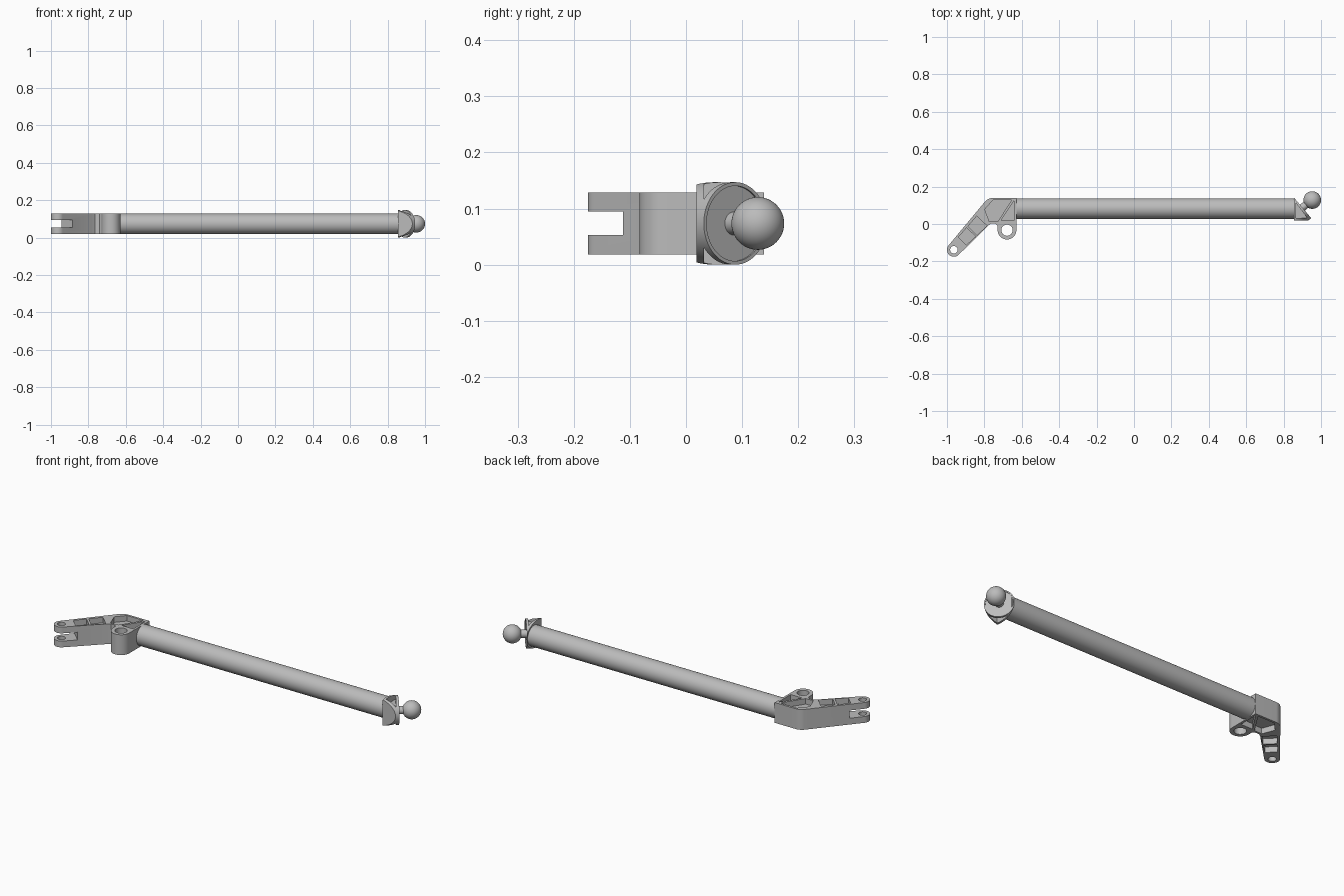
import bpy, bmesh, math
from mathutils import Vector

if "Cube" in bpy.data.objects:
    bpy.data.objects.remove(bpy.data.objects["Cube"])

ZC = 0.0735                      # height of the rod axis
Z0, Z1 = ZC - 0.055, ZC + 0.055  # bracket bottom and top

grey = bpy.data.materials.new("light grey")
grey.diffuse_color = (0.5, 0.5, 0.5, 1)
grey.use_nodes = True
grey.node_tree.nodes["Principled BSDF"].inputs["Base Color"].default_value = grey.diffuse_color


def add(name, bm):
    bmesh.ops.recalc_face_normals(bm, faces=bm.faces)
    me = bpy.data.meshes.new(name)
    bm.to_mesh(me)
    bm.free()
    me.materials.append(grey)
    ob = bpy.data.objects.new(name, me)
    bpy.context.collection.objects.link(ob)
    return ob


def prism(name, pts, z0, z1):
    bm = bmesh.new()
    f = bm.faces.new([bm.verts.new((x, y, z0)) for x, y in pts])
    ext = bmesh.ops.extrude_face_region(bm, geom=[f])
    verts = [v for v in ext["geom"] if isinstance(v, bmesh.types.BMVert)]
    bmesh.ops.translate(bm, verts=verts, vec=(0, 0, z1 - z0))
    return add(name, bm)


def rod(name, a, b, r, r2=None, n=64):
    a, b = Vector(a), Vector(b)
    bm = bmesh.new()
    bmesh.ops.create_cone(bm, cap_ends=True, segments=n, radius1=r,
                          radius2=r if r2 is None else r2, depth=(b - a).length)
    rot = Vector((0, 0, 1)).rotation_difference(b - a).to_matrix()
    bmesh.ops.rotate(bm, verts=bm.verts, matrix=rot)
    bmesh.ops.translate(bm, verts=bm.verts, vec=(a + b) / 2)
    return add(name, bm)


def boolean(ob, cutter, op="DIFFERENCE"):
    m = ob.modifiers.new("cut", "BOOLEAN")
    m.operation, m.solver, m.object = op, "EXACT", cutter
    bpy.context.view_layer.objects.active = ob
    bpy.ops.object.modifier_apply(modifier=m.name)
    bpy.data.objects.remove(cutter)


def arc(c, r, a0, a1, n=20):
    return [(c[0] + r * math.cos(math.radians(a0 + (a1 - a0) * i / n)),
             c[1] + r * math.sin(math.radians(a0 + (a1 - a0) * i / n))) for i in range(n + 1)]


# Bent bracket: forked arm, head and hanging boss in one outline
pin = Vector((-0.963, -0.138))
boss = Vector((-0.679, -0.033))
outline = (arc(pin, 0.037, 138, 315)
           + [(-0.782, -0.010), (-0.765, 0.002), (-0.740, 0.002), (-0.730, -0.008)]
           + arc(boss, 0.050, -180, 0)
           + [(-0.629, 0.139)]
           + arc((-0.755, 0.084), 0.055, 90, 138, 8))
bracket = prism("bent_bracket", outline, Z0, Z1)

# Fork slot across the arm tip
d = Vector((0.70, 0.714)).normalized()
s = Vector((-d.y, d.x))
slot = [pin + d * u + s * v for u, v in ((-0.1, -0.1), (0.073, -0.1), (0.073, 0.1), (-0.1, 0.1))]
boolean(bracket, prism("slot_cutter", slot, ZC - 0.021, ZC + 0.021))

# Pin holes
for c, r in ((pin, 0.020), (boss, 0.030)):
    boolean(bracket, rod("hole_cutter", (c.x, c.y, -0.1), (c.x, c.y, 0.3), r, n=40))

# Weight-saving pockets on the top and the bottom, ribs left between them
pockets = [[pin + d * u + s * v for u, v in q] for q in (
    ((0.065, -0.029), (0.132, -0.033), (0.132, 0.034), (0.065, 0.030)),
    ((0.143, -0.033), (0.215, -0.037), (0.215, 0.039), (0.143, 0.034)))]
pockets += [[(-0.798, 0.078), (-0.773, 0.012), (-0.728, 0.014), (-0.655, 0.127), (-0.755, 0.127)],
            [(-0.711, 0.018), (-0.641, 0.018), (-0.641, 0.125)]]
for p in pockets:
    for a, b in ((Z1 - 0.030, Z1 + 0.05), (Z0 - 0.05, Z0 + 0.030)):
        boolean(bracket, prism("pocket_cutter", p, a, b))

# Long tube
tube = rod("long_tube", (-0.635, 0.082, ZC), (0.860, 0.082, ZC), 0.055, n=72)

# Angled end cup: tilted cylinder trimmed square behind and below
face = Vector((0.900, 0.088, ZC))
ball_c = Vector((0.953, 0.128, ZC))
n = Vector((0.766, 0.643, 0))
cup = rod("angled_end_cup", face - n * 0.2, face, ZC, n=72)
boolean(cup, prism("trim", [(0.855, 0.019), (1.1, 0.019), (1.1, 0.3), (0.855, 0.3)], -0.1, 0.3),
        "INTERSECT")
boolean(cup, rod("recess_cutter", face - n * 0.004, face + n * 0.05, 0.067, n=72))
for a, b in ((ZC + 0.040, 0.25), (-0.1, ZC - 0.040)):
    boolean(cup, prism("cup_pocket_cutter", [(0.866, 0.113), (0.866, 0.032), (0.926, 0.032)], a, b))

# Ball stud
neck = rod("ball_neck", face - n * 0.008, ball_c, 0.021, 0.019, n=32)
bm = bmesh.new()
bmesh.ops.create_uvsphere(bm, u_segments=48, v_segments=24, radius=0.047)
bmesh.ops.translate(bm, verts=bm.verts, vec=ball_c)
ball = add("ball", bm)

# Smooth round surfaces, crisp edges
bpy.ops.object.select_all(action="DESELECT")
for ob in (bracket, tube, cup, neck, ball):
    ob.select_set(True)
bpy.context.view_layer.objects.active = bracket
bpy.ops.object.shade_smooth_by_angle(angle=math.radians(30))
